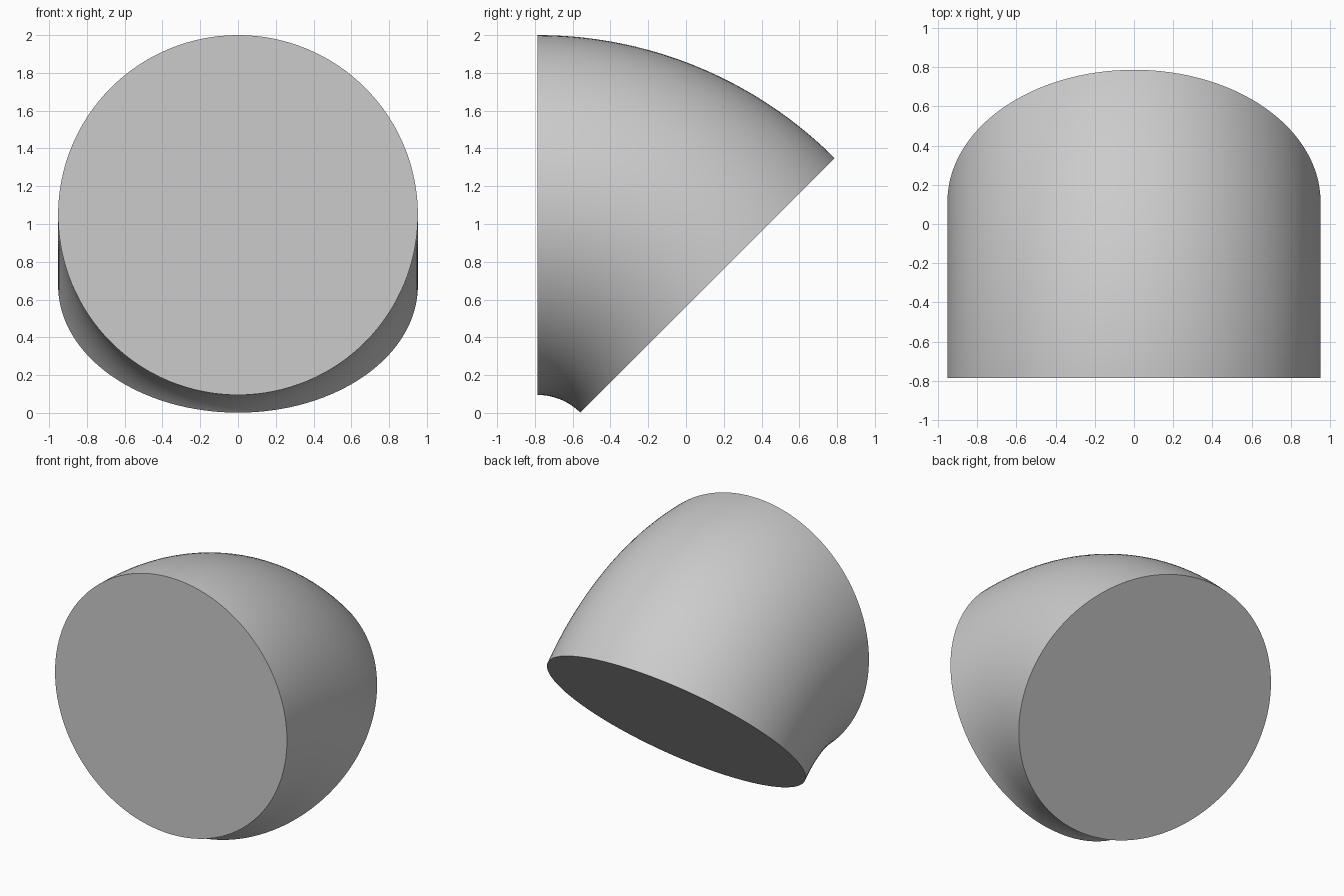
import bpy, bmesh, math
from mathutils import Matrix, Vector

cube = bpy.data.objects.get("Cube")
if cube:
    bpy.data.objects.remove(cube, do_unlink=True)

# Elbow dimensions
TUBE_RADIUS = 0.9525
BEND_RADIUS = 1.2725
BEND_ANGLE = math.radians(45)
FRONT_Y = -0.786
PIVOT_Z = -0.225
SIDES, STEPS = 128, 40

grey = bpy.data.materials.new("light_grey")
grey.use_nodes = True
colour = (0.6, 0.6, 0.6, 1)
grey.diffuse_color = colour
grey.node_tree.nodes["Principled BSDF"].inputs["Base Color"].default_value = colour

# Circular section swept about the bend axis
pivot = Vector((0, FRONT_Y, PIVOT_Z))
bm = bmesh.new()
rings = []
for step in range(STEPS + 1):
    turn = Matrix.Rotation(-BEND_ANGLE * step / STEPS, 3, 'X')
    ring = []
    for side in range(SIDES):
        a = math.tau * side / SIDES
        p = Vector((TUBE_RADIUS * math.sin(a), 0, BEND_RADIUS + TUBE_RADIUS * math.cos(a)))
        ring.append(bm.verts.new(pivot + turn @ p))
    rings.append(ring)
for r0, r1 in zip(rings, rings[1:]):
    for i in range(SIDES):
        j = (i + 1) % SIDES
        bm.faces.new((r0[i], r0[j], r1[j], r1[i]))

# Flat end caps
bm.faces.new(rings[0])
bm.faces.new(rings[-1])
bmesh.ops.recalc_face_normals(bm, faces=bm.faces)

mesh = bpy.data.meshes.new("pipe_elbow")
bm.to_mesh(mesh)
bm.free()
mesh.materials.append(grey)
elbow = bpy.data.objects.new("pipe_elbow", mesh)
bpy.context.collection.objects.link(elbow)

# Smooth wall with crisp cap edges
bpy.ops.object.select_all(action='DESELECT')
elbow.select_set(True)
bpy.context.view_layer.objects.active = elbow
bpy.ops.object.shade_smooth_by_angle(angle=math.radians(35))
